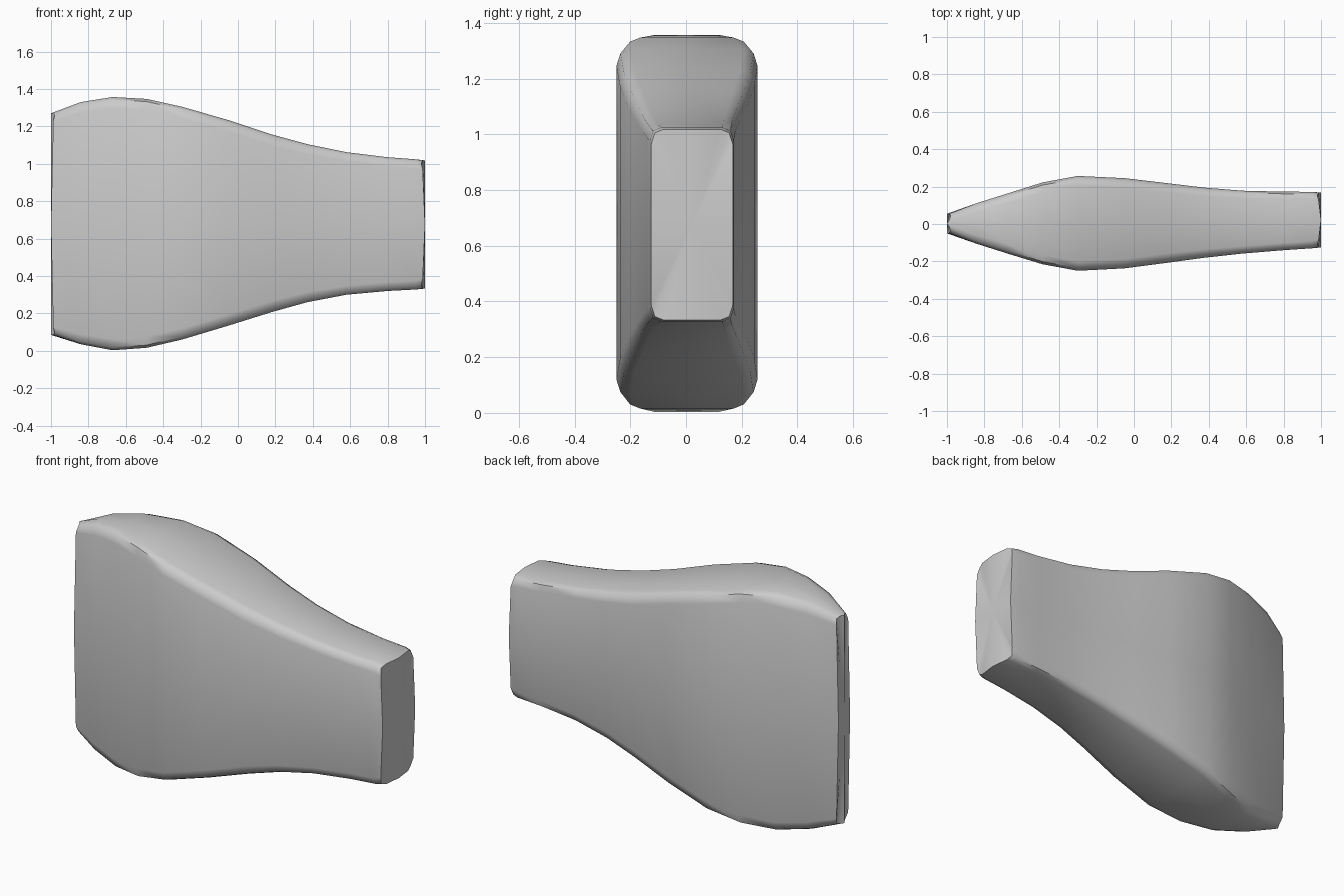
import bpy, bmesh, math

if "Cube" in bpy.data.objects:
    bpy.data.objects.remove(bpy.data.objects["Cube"])

# Stations along the body: x, bottom z, top z, back y, front y, corner bevel
STATIONS = [
    (-1.00, 0.085, 1.270, 0.055, -0.050, 0.035),
    (-0.84, 0.035, 1.330, 0.112, -0.106, 0.045),
    (-0.67, 0.003, 1.357, 0.165, -0.160, 0.05),
    (-0.49, 0.016, 1.347, 0.222, -0.215, 0.05),
    (-0.30, 0.060, 1.305, 0.257, -0.250, 0.05),
    (-0.05, 0.135, 1.233, 0.245, -0.237, 0.05),
    (0.18, 0.207, 1.157, 0.218, -0.207, 0.05),
    (0.37, 0.260, 1.105, 0.195, -0.181, 0.045),
    (0.58, 0.300, 1.062, 0.178, -0.158, 0.04),
    (0.80, 0.320, 1.035, 0.173, -0.140, 0.04),
    (0.95, 0.328, 1.024, 0.172, -0.130, 0.04),
    (1.00, 0.333, 1.018, 0.168, -0.125, 0.045),
]


def section(x, z0, z1, y1, y0, b):
    """Rounded rectangle in the yz plane; end corners pulled slightly inward."""
    yc, zc = (y0 + y1) / 2, (z0 + z1) / 2
    hy, hz = (y1 - y0) / 2, (z1 - z0) / 2
    d = b * 0.29
    quarter = [(hy, 0, 0), (hy, hz - b * 1.2, 0.6), (hy - d, hz - d, 1),
               (hy - b, hz, 0.6), (0, hz, 0)]
    ring = [(y, z, k) for y, z, k in quarter]
    ring += [(-y, z, k) for y, z, k in quarter[-2::-1]]
    ring += [(-y, -z, k) for y, z, k in quarter[1:]]
    ring += [(y, -z, k) for y, z, k in quarter[-2:0:-1]]
    pull = 0.02 if abs(x) > 0.99 else 0
    return [(x - math.copysign(pull * k, x), yc + y, zc + z) for y, z, k in ring]


# Lofted body with fanned end caps
bm = bmesh.new()
rings = [[bm.verts.new(p) for p in section(*s)] for s in STATIONS]
n = len(rings[0])
for a, b in zip(rings, rings[1:]):
    for i in range(n):
        j = (i + 1) % n
        bm.faces.new((a[i], a[j], b[j], b[i]))
for ring, s in ((rings[0], STATIONS[0]), (rings[-1], STATIONS[-1])):
    hub = bm.verts.new((s[0], (s[3] + s[4]) / 2, (s[1] + s[2]) / 2))
    for i in range(n):
        bm.faces.new((ring[i], ring[(i + 1) % n], hub))
bmesh.ops.recalc_face_normals(bm, faces=bm.faces)

mesh = bpy.data.meshes.new("tapered_block")
bm.to_mesh(mesh)
bm.free()
body = bpy.data.objects.new("tapered_block", mesh)
bpy.context.collection.objects.link(body)
bpy.context.view_layer.objects.active = body
body.select_set(True)
bpy.ops.object.shade_smooth_by_angle(angle=math.radians(50))
